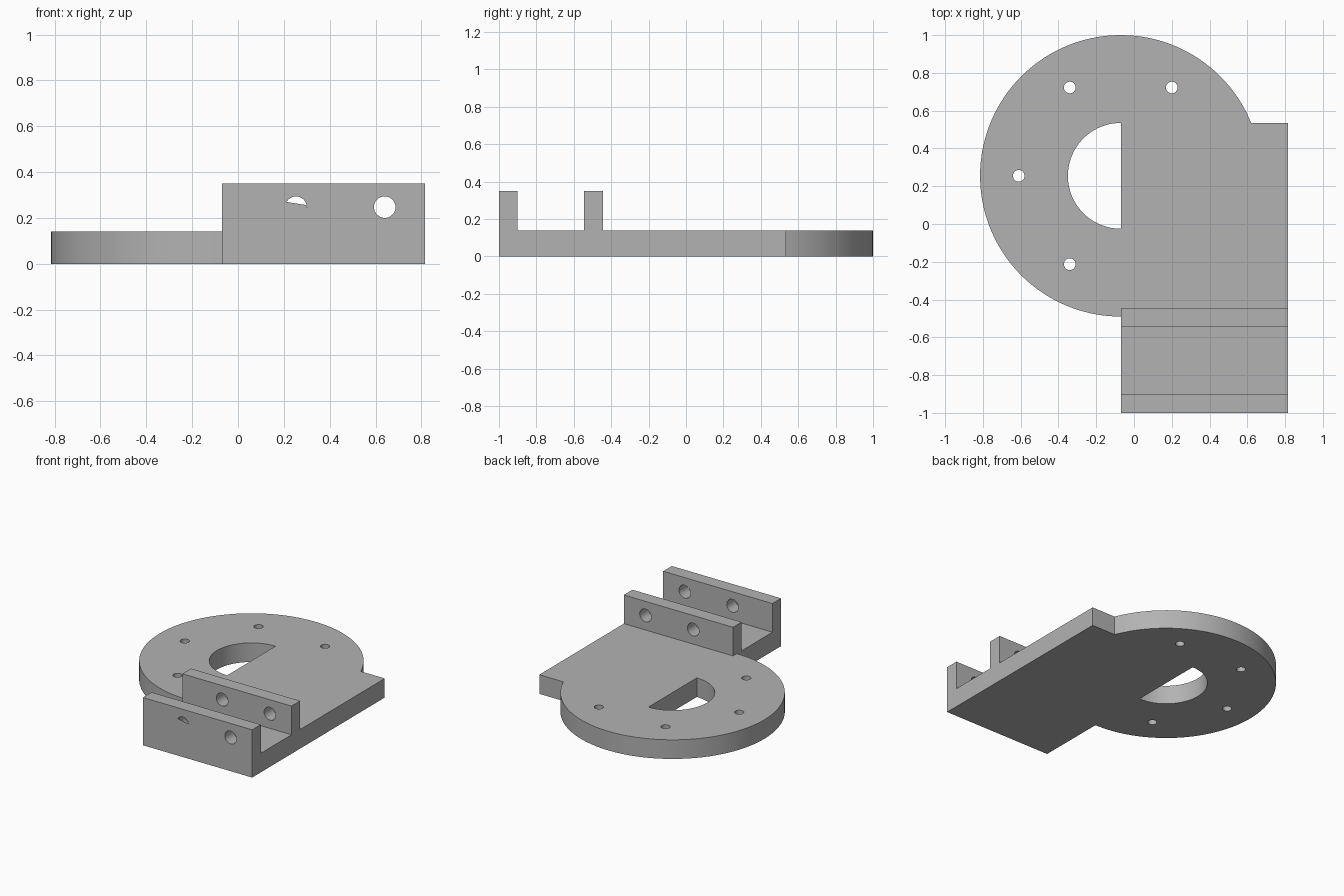
import bpy, bmesh, math
from mathutils import Matrix

cube = bpy.data.objects.get("Cube")
if cube:
    bpy.data.objects.remove(cube, do_unlink=True)

CX, CY, R = -0.07, 0.255, 0.745        # disc centre and radius
RIGHT, FRONT, BACK = 0.815, -1.0, 0.535
THICK, TOP = 0.14, 0.35
HOLE_Z, HOLE_R = 0.247, 0.047

grey = bpy.data.materials.new("plain grey")
grey.use_nodes = True
grey.diffuse_color = (0.45, 0.45, 0.45, 1)
grey.node_tree.nodes["Principled BSDF"].inputs["Base Color"].default_value = grey.diffuse_color


def arc(cx, cy, r, start, end, n):
    """Points along an arc, angles in degrees."""
    angles = [math.radians(start + (end - start) * i / n) for i in range(n + 1)]
    return [(cx + r * math.cos(a), cy + r * math.sin(a)) for a in angles]


def prism(name, outline, low, high, upright=False):
    """Extrude an outline along z, or an x-z outline along y when upright."""
    bm = bmesh.new()
    face = bm.faces.new([bm.verts.new((x, y, low)) for x, y in outline])
    moved = bmesh.ops.extrude_face_region(bm, geom=[face])["geom"]
    for v in moved:
        if isinstance(v, bmesh.types.BMVert):
            v.co.z = high
    if upright:
        swap = Matrix(((1, 0, 0), (0, 0, 1), (0, 1, 0)))
        bmesh.ops.transform(bm, matrix=swap.to_4x4(), verts=bm.verts)
    bmesh.ops.recalc_face_normals(bm, faces=bm.faces)
    mesh = bpy.data.meshes.new(name)
    bm.to_mesh(mesh)
    bm.free()
    mesh.materials.append(grey)
    ob = bpy.data.objects.new(name, mesh)
    bpy.context.collection.objects.link(ob)
    return ob


def combine(target, tool, operation):
    """Apply a boolean and remove the tool."""
    bpy.context.view_layer.objects.active = target
    mod = target.modifiers.new("boolean", 'BOOLEAN')
    mod.operation, mod.object, mod.solver = operation, tool, 'EXACT'
    bpy.ops.object.modifier_apply(modifier=mod.name)
    bpy.data.objects.remove(tool, do_unlink=True)


# Round flange running into the rectangular plate
meet = math.degrees(math.asin((BACK - CY) / R))
outline = arc(CX, CY, R, meet, 270, 96)
outline += [(CX, FRONT), (RIGHT, FRONT), (RIGHT, BACK)]
bracket = prism("mounting_bracket", outline, 0, THICK)

# Two upright walls across the front of the plate
for y0 in (FRONT, -0.545):
    y1 = y0 + 0.1
    box = [(CX, y0), (RIGHT, y0), (RIGHT, y1), (CX, y1)]
    combine(bracket, prism("wall", box, 0.05, TOP), 'UNION')

# Half-round opening in the flange
half = arc(CX, CY, 0.28, 90, 270, 48)
combine(bracket, prism("opening_cutter", half, -0.1, 0.3), 'DIFFERENCE')

# Screw holes around the flange
for angle in (60, 120, 180, 240):
    a = math.radians(angle)
    ring = arc(CX + 0.54 * math.cos(a), CY + 0.54 * math.sin(a), 0.031, 0, 360, 24)[:-1]
    combine(bracket, prism("screw_cutter", ring, -0.1, 0.3), 'DIFFERENCE')

# Rod holes through both walls
for x in (0.253, 0.64):
    ring = arc(x, HOLE_Z, HOLE_R, 0, 360, 32)[:-1]
    combine(bracket, prism("rod_cutter", ring, -1.1, -0.4, True), 'DIFFERENCE')

# Thin skin closing the lower part of one front hole
skin = prism("hole_cover", arc(0.253, HOLE_Z, HOLE_R, 151, 371, 24), FRONT, FRONT + 0.002, True)

for ob in (bracket, skin):
    bpy.ops.object.select_all(action='DESELECT')
    ob.select_set(True)
    bpy.context.view_layer.objects.active = ob
    bpy.ops.object.shade_smooth_by_angle(angle=math.radians(30))
